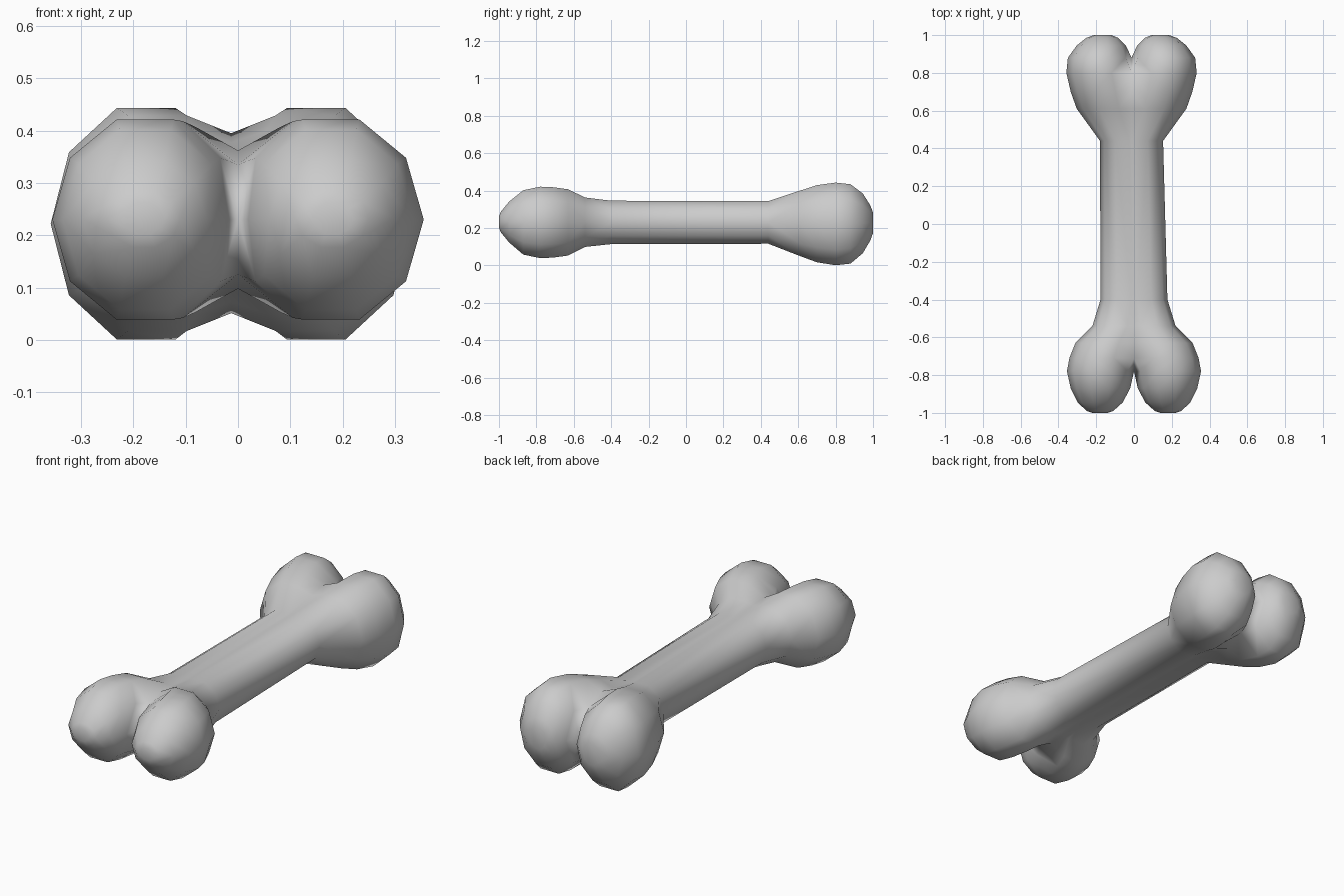
import bpy, bmesh, math
from mathutils import Vector

cube = bpy.data.objects.get("Cube")
if cube:
    bpy.data.objects.remove(cube, do_unlink=True)

SIDES = 10

# Half cross-sections, each: y, inner x, outer x, centre z, half height, seam half height
# (a seam of None means the section is a free lobe, not joined to its mirror image)
BACK = [
    (0.44, -0.07, 0.167, 0.23, 0.114, 0.113),
    (0.61, -0.05, 0.29, 0.225, 0.175, 0.152),
    (0.70, -0.04, 0.322, 0.223, 0.206, 0.172),
    (0.80, -0.02, 0.345, 0.222, 0.221, 0.13),
    (0.88, 0.0, 0.337, 0.222, 0.212, None),
    (0.945, 0.03, 0.29, 0.225, 0.16, None),
    (0.985, 0.07, 0.24, 0.227, 0.095, None),
    (1.0, 0.105, 0.2, 0.228, 0.055, None),
]
FRONT = [
    BACK[0],
    (-0.40, -0.07, 0.177, 0.23, 0.116, 0.115),
    (-0.54, -0.06, 0.22, 0.231, 0.132, 0.125),
    (-0.63, -0.04, 0.31, 0.23, 0.177, 0.132),
    (-0.71, -0.02, 0.342, 0.23, 0.188, 0.105),
    (-0.78, 0.0, 0.355, 0.23, 0.191, None),
    (-0.87, 0.02, 0.335, 0.23, 0.172, None),
    (-0.945, 0.06, 0.298, 0.232, 0.11, None),
    (-0.99, 0.11, 0.25, 0.232, 0.055, None),
    (-1.0, 0.14, 0.22, 0.232, 0.03, None),
]


def add_ring(bm, y, inner, outer, cz, half, seam):
    """One ten-sided section; its inner points lie on the middle plane when joined."""
    cx, rx = (inner + outer) / 2, (outer - inner) / 2
    rz = half / math.sin(math.radians(72))
    ring = []
    for i in range(SIDES):
        a = math.tau * i / SIDES
        x, z = cx + rx * math.cos(a), rz * math.sin(a)
        if seam is not None and i in (4, 5, 6):
            x, z = 0.0, seam * (5 - i)
        ring.append(bm.verts.new(Vector((max(x, 0.0), y, cz + z))))
    return ring


def loft(bm, sections):
    """Skin the sections outward and close the last one."""
    rings = [add_ring(bm, *s) for s in sections]
    for a, b in zip(rings, rings[1:]):
        for i in range(SIDES):
            j = (i + 1) % SIDES
            if i < SIDES // 2:
                tris = ((a[i], a[j], b[j]), (a[i], b[j], b[i]))
            else:
                tris = ((a[i], a[j], b[i]), (a[j], b[j], b[i]))
            for t in tris:
                # leave out the hidden wall on the middle plane
                if max(v.co.x for v in t) > 1e-5:
                    bm.faces.new(t)
    bm.faces.new(rings[-1])


# Shaft and knuckles: one half, then its mirror image
bm = bmesh.new()
loft(bm, FRONT)
loft(bm, BACK)
bmesh.ops.delete(bm, geom=[v for v in bm.verts if not v.link_faces], context='VERTS')
bmesh.ops.mirror(bm, geom=bm.verts[:] + bm.edges[:] + bm.faces[:],
                 axis='X', merge_dist=0.0001)
bmesh.ops.remove_doubles(bm, verts=bm.verts[:], dist=0.0005)
bmesh.ops.recalc_face_normals(bm, faces=bm.faces[:])

# The far end leans slightly to one side
for v in bm.verts:
    v.co.x -= 0.013 * min(1.0, max(0.0, (v.co.y + 0.4) / 0.84))

mesh = bpy.data.meshes.new("bone")
bm.to_mesh(mesh)
bm.free()
for p in mesh.polygons:
    p.use_smooth = True

# Colour
mat = bpy.data.materials.new("light_grey")
mat.use_nodes = True
grey = (0.6, 0.6, 0.6, 1.0)
mat.diffuse_color = grey
mat.node_tree.nodes["Principled BSDF"].inputs["Base Color"].default_value = grey
mesh.materials.append(mat)

bone = bpy.data.objects.new("bone", mesh)
bpy.context.collection.objects.link(bone)
